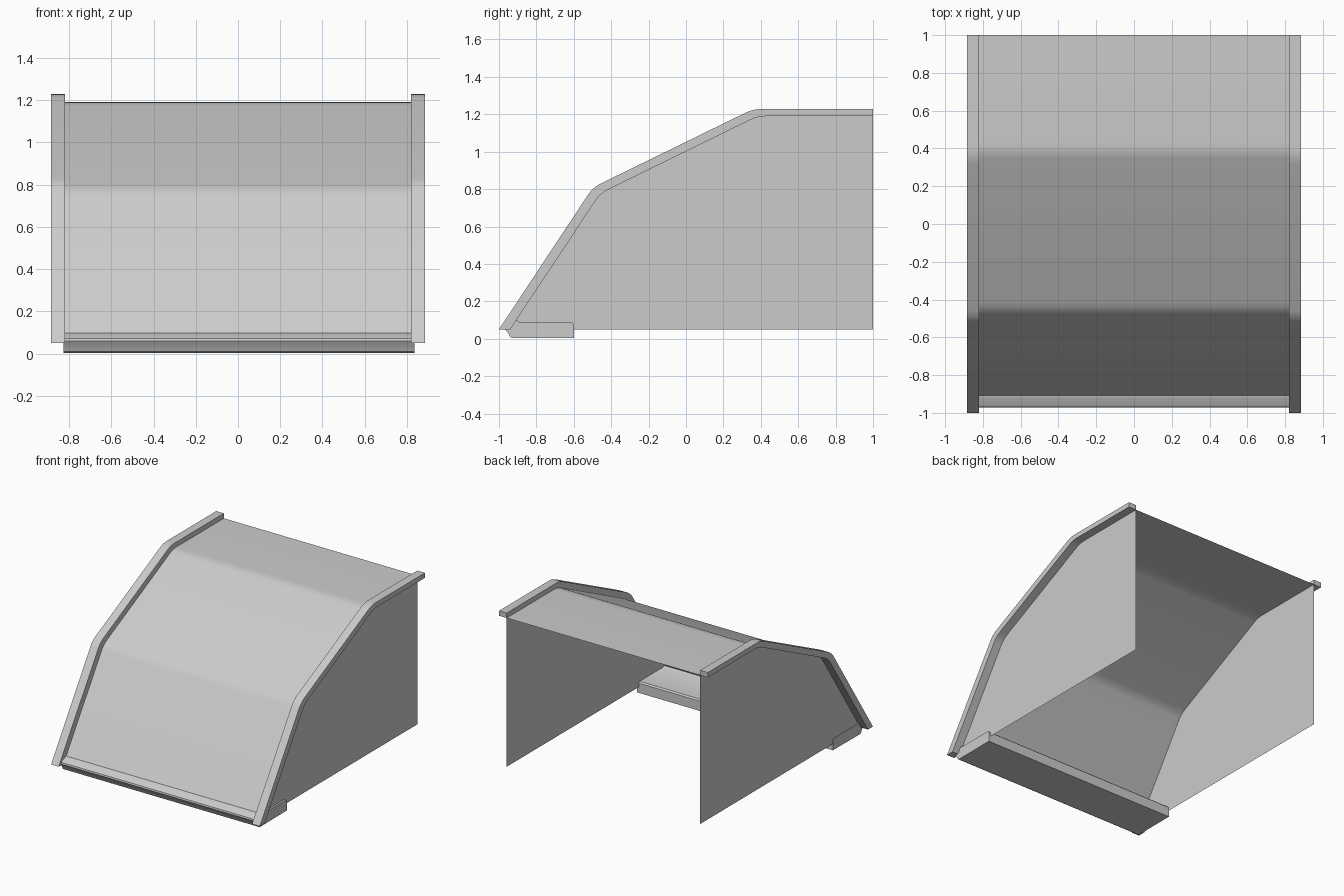
import bpy, bmesh, math
from mathutils import Vector

if "Cube" in bpy.data.objects:
    bpy.data.objects.remove(bpy.data.objects["Cube"])

WALL, OUT = 0.82, 0.885   # inner and outer x of the side flanges


def rounded(points, d=0.045, n=4):
    """Round the interior corners of an open (y, z) path."""
    pts = [Vector(p) for p in points]
    path = [pts[0]]
    for a, b, c in zip(pts, pts[1:], pts[2:]):
        p, q = b + (a - b).normalized() * d, b + (c - b).normalized() * d
        for i in range(n + 1):
            t = i / n
            path.append(p * (1 - t) ** 2 + b * 2 * t * (1 - t) + q * t * t)
    return path + [pts[-1]]


def finish(name, bm, solid=True):
    if solid:
        bmesh.ops.recalc_face_normals(bm, faces=bm.faces)
    mesh = bpy.data.meshes.new(name)
    bm.to_mesh(mesh)
    bm.free()
    ob = bpy.data.objects.new(name, mesh)
    bpy.context.collection.objects.link(ob)
    bpy.ops.object.select_all(action='DESELECT')
    ob.select_set(True)
    bpy.context.view_layer.objects.active = ob
    bpy.ops.object.shade_smooth_by_angle(angle=math.radians(30))
    return ob


def prism(name, outline, x0, x1):
    """Extrude a closed (y, z) outline from x0 to x1."""
    bm = bmesh.new()
    a = [bm.verts.new((x0, y, z)) for y, z in outline]
    b = [bm.verts.new((x1, y, z)) for y, z in outline]
    bm.faces.new(a)
    bm.faces.new(b[::-1])
    for i in range(len(a)):
        j = (i + 1) % len(a)
        bm.faces.new((a[i], a[j], b[j], b[i]))
    return finish(name, bm)


outer = rounded([(-1, .05), (-.498, .809), (.358, 1.228), (1, 1.228)])
inner = rounded([(-.94, .05), (-.458, .777), (.384, 1.19), (1, 1.19)])

# bent cover sheet
bm = bmesh.new()
left = [bm.verts.new((-WALL, y, z)) for y, z in inner]
right = [bm.verts.new((WALL, y, z)) for y, z in inner]
for i in range(len(inner) - 1):
    bm.faces.new((left[i], right[i], right[i + 1], left[i + 1]))
finish("cover_sheet", bm, False)

# side walls and the raised flanges following their upper edge
for side, s in (("left", -1), ("right", 1)):
    bm = bmesh.new()
    ring = [bm.verts.new((s * WALL, y, z)) for y, z in inner + [Vector((1, .05))]]
    bm.faces.new(ring if s < 0 else ring[::-1])
    finish(side + "_wall", bm, False)
    prism(side + "_flange", outer + inner[::-1], s * WALL, s * OUT)

# bottom front crossbar with a rounded nose
nose = [(-.6, .005), (-.93, .003), (-.942, .01), (-.948, .025), (-.962, .045),
        (-.971, .06), (-.968, .072), (-.958, .08), (-.94, .084), (-.925, .095),
        (-.905, .098), (-.89, .09), (-.61, .09), (-.6, .08)]
prism("front_crossbar", nose, -.825, .835)
